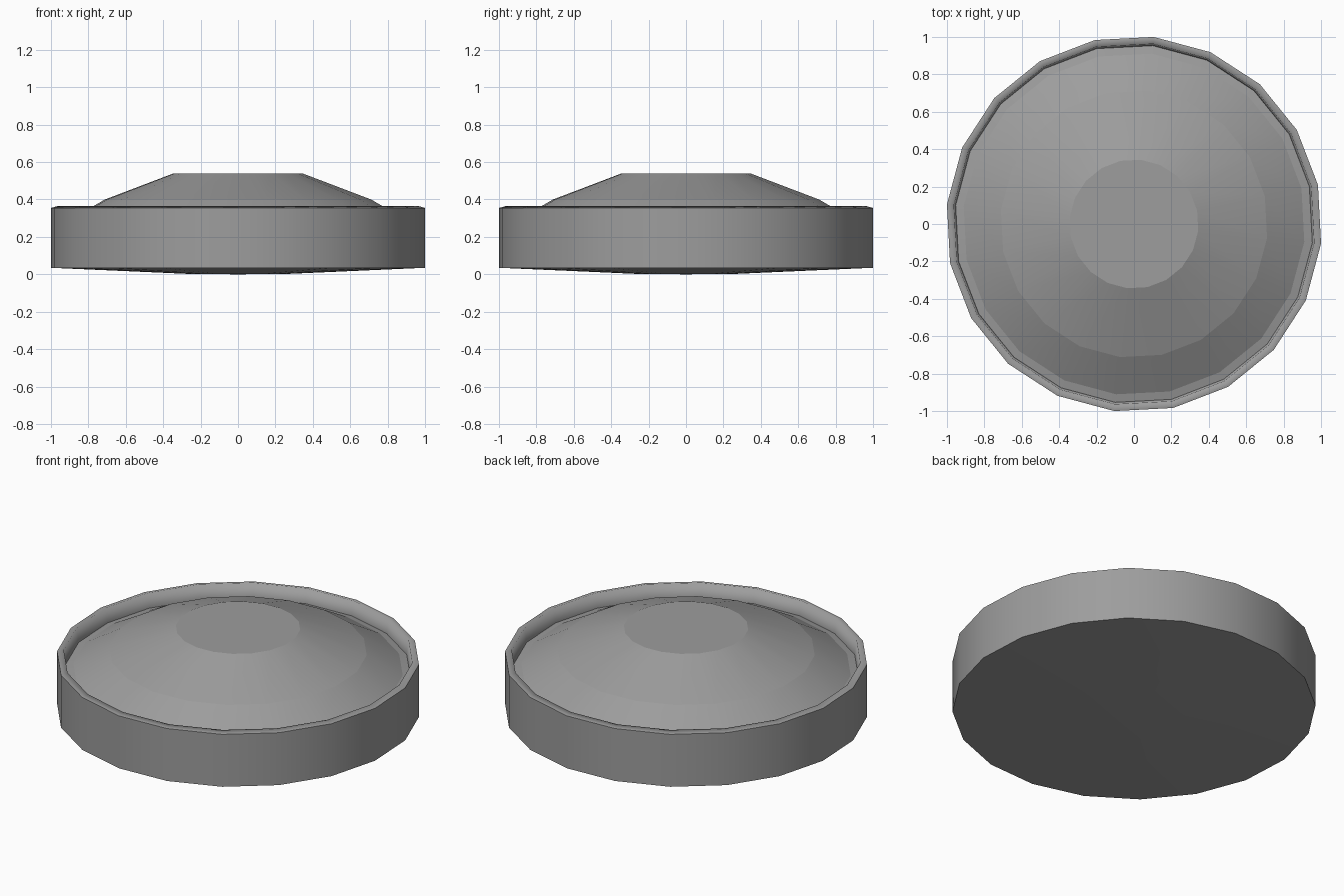
import bpy, bmesh, math

if "Cube" in bpy.data.objects:
    bpy.data.objects.remove(bpy.data.objects["Cube"])

SIDES = 20
OFFSET = math.radians(12)

# Dark grey finish
dark = bpy.data.materials.new("dark_grey")
dark.diffuse_color = (0.338, 0.338, 0.338, 1)
dark.use_nodes = True
dark.node_tree.nodes["Principled BSDF"].inputs["Base Color"].default_value = dark.diffuse_color


def lathe(name, profile):
    """Spin (r, z, sharp) rows about z, smooth around, creased at sharp rings."""
    bm = bmesh.new()
    rings = []
    for r, z, _ in profile:
        n = 1 if r == 0 else SIDES
        rings.append([bm.verts.new((r * math.cos(OFFSET + i * math.tau / SIDES),
                                    r * math.sin(OFFSET + i * math.tau / SIDES), z))
                      for i in range(n)])
    for a, b in zip(rings, rings[1:]):
        for i in range(SIDES):
            j = (i + 1) % SIDES
            if len(a) == 1:
                f = bm.faces.new((a[0], b[j], b[i]))
            elif len(b) == 1:
                f = bm.faces.new((a[i], a[j], b[0]))
            else:
                f = bm.faces.new((a[i], a[j], b[j], b[i]))
            f.smooth = True
    for ring, (_, _, sharp) in zip(rings, profile):
        if sharp:
            for i in range(SIDES):
                bm.edges.get((ring[i], ring[(i + 1) % SIDES])).smooth = False
    bm.normal_update()
    mesh = bpy.data.meshes.new(name)
    bm.to_mesh(mesh)
    bm.free()
    mesh.materials.append(dark)
    obj = bpy.data.objects.new(name, mesh)
    bpy.context.collection.objects.link(obj)
    return obj


# Shallow bowed base, outer wall, soft lip, inner wall and stepped domed cover
lathe("lidded_dish", [
    (0, 0, False), (0.28, 0.003, False), (1.005, 0.035, True),
    (1.005, 0.355, True), (0.968, 0.365, False), (0.958, 0.275, True),
    (0.915, 0.285, True), (0.715, 0.40, True), (0.345, 0.54, True), (0, 0.54, False),
])
